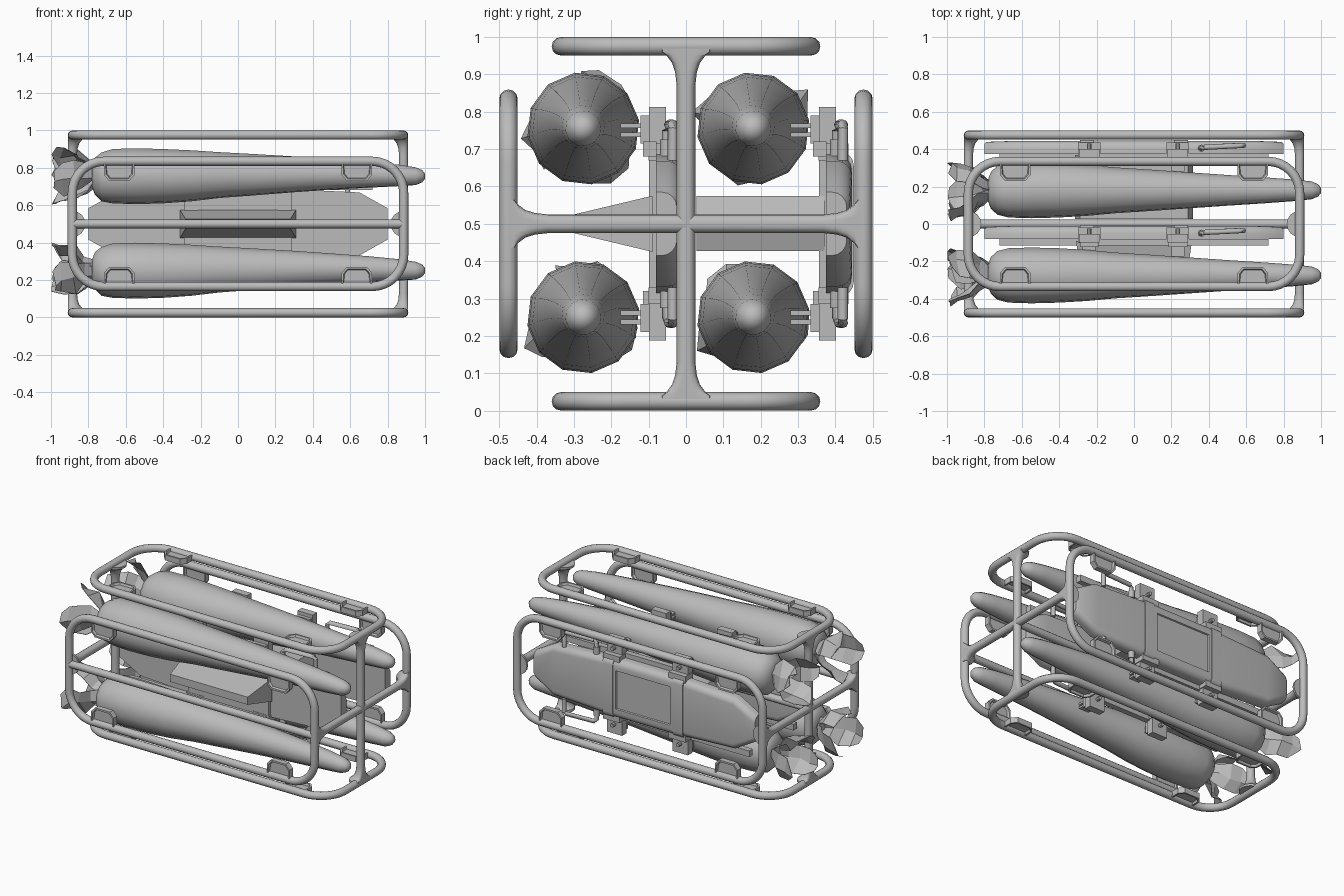
import bpy, bmesh, math, random
from mathutils import Matrix, Vector

if "Cube" in bpy.data.objects:
    bpy.data.objects.remove(bpy.data.objects["Cube"])

random.seed(11)
GREY = bpy.data.materials.new("plain_grey")
GREY.diffuse_color = (0.5, 0.5, 0.5, 1)
GREY.use_nodes = True
GREY.node_tree.nodes["Principled BSDF"].inputs["Base Color"].default_value = GREY.diffuse_color


def finish(name, bm, smooth=35, matrix=None):
    bmesh.ops.recalc_face_normals(bm, faces=bm.faces)
    me = bpy.data.meshes.new(name)
    bm.to_mesh(me)
    bm.free()
    me.materials.append(GREY)
    if smooth:
        me.shade_smooth()
        me.set_sharp_from_angle(angle=math.radians(smooth))
    ob = bpy.data.objects.new(name, me)
    bpy.context.collection.objects.link(ob)
    if matrix:
        ob.matrix_world = matrix
    return ob


def loft(bm, rings, closed=False):
    """Skin a list of equal rings; cap the ends unless closed."""
    vs = [[bm.verts.new(p) for p in r] for r in rings]
    n = len(vs[0])
    pairs = list(zip(vs, vs[1:])) + ([(vs[-1], vs[0])] if closed else [])
    for a, b in pairs:
        for i in range(n):
            j = (i + 1) % n
            bm.faces.new((a[i], a[j], b[j], b[i]))
    if not closed:
        bm.faces.new(vs[0][::-1])
        bm.faces.new(vs[-1])


def box(bm, x0, x1, y0, y1, z0, z1):
    loft(bm, [[(x, y0, z0), (x, y1, z0), (x, y1, z1), (x, y0, z1)] for x in (x0, x1)])


def tube(bm, pts, r, closed=False, n=12):
    """Round tube along a path."""
    pts = [Vector(p) for p in pts]
    rings, m = [], len(pts)
    for i, p in enumerate(pts):
        a = pts[i - 1] if i or closed else p
        b = pts[(i + 1) % m] if i < m - 1 or closed else p
        t = (b - a).normalized()
        up = Vector((0, 0, 1)) if abs(t.z) < .9 else Vector((0, 1, 0))
        u = t.cross(up).normalized()
        v = u.cross(t)
        rings.append([p + r * (math.cos(k * math.tau / n) * u + math.sin(k * math.tau / n) * v)
                      for k in range(n)])
    loft(bm, rings, closed)


# Cage: the same loop, struts and cups on four sides
L, W, H, R = .886, .335, .475, .17
for k in range(4):
    M = Matrix.Translation((0, 0, .5)) @ Matrix.Rotation(k * math.pi / 2, 4, 'X')
    path = []
    for q, (sx, sy) in enumerate(((1, 1), (-1, 1), (-1, -1), (1, -1))):
        for s in range(9):
            a = (q + s / 8) * math.pi / 2
            path.append((sx * (L - R) + R * math.cos(a), sy * (W - R) + R * math.sin(a), H))
    bm = bmesh.new()
    tube(bm, path, .0245, True)
    finish("cage_loop", bm, 50, M)

    for s in (-1, 1):
        # strut flares where it meets the loop
        bm = bmesh.new()
        rings = []
        for z, r in ((0, .025), (.37, .025), (.405, .029), (.43, .037), (.45, .052), (.46, .068), (.475, .07)):
            ring = []
            for i in range(16):
                a = i * math.tau / 16
                ring.append((s * min(L + r * math.cos(a), L + .023), r * math.sin(a), z))
            rings.append(ring)
        loft(bm, rings)
        finish("cage_strut", bm, 50, M)

        # recessed half-octagon cups inside the loop
        for t in (-1, 1):
            out = [(-.082, .335), (.082, .335), (.082, .262), (.054, .23), (-.054, .23), (-.082, .262)]
            bm = bmesh.new()
            loft(bm, [[(s * .635 + x, t * y, H + z) for x, y in out] for z in (-.018, .018)])
            caps = [f for f in bm.faces if len(f.verts) == 6]
            bmesh.ops.recalc_face_normals(bm, faces=bm.faces)
            bmesh.ops.inset_individual(bm, faces=caps, thickness=.012)
            bmesh.ops.inset_individual(bm, faces=caps, thickness=.006, depth=-.014)
            finish("cage_cup", bm, 0, M)

# Long rails: across the front and through the centre
for y in (-H, 0):
    bm = bmesh.new()
    tube(bm, [(-L, y, .5), (L, y, .5)], .0235)
    finish("cage_rail", bm, 50)

# Tapered pods: (x, radius, centre height shift)
POD = [(-.78, .06, 0), (-.765, .1, 0), (-.73, .132, -.004), (-.67, .147, 0), (-.55, .151, 0), (-.4, .147, 0),
       (-.25, .138, .002), (-.1, .124, .006), (.1, .111, .008), (.3, .097, .01), (.5, .083, .01), (.7, .07, .008),
       (.86, .058, .004), (.95, .048, 0), (.985, .033, 0), (1.0, .014, 0)]


def pod(y, z):
    bm = bmesh.new()
    loft(bm, [[(x, y + r * math.cos(i * math.tau / 12 + .15), z + d + r * math.sin(i * math.tau / 12 + .15))
               for i in range(12)] for x, r, d in POD])
    finish("pod", bm, 42)
    # crumpled leaves at the wide end
    bm = bmesh.new()
    turn = random.uniform(0, 2)
    for k in range(3):
        a = turn + k * math.tau / 3 + random.uniform(-.3, .3)
        radial = Vector((0, math.cos(a), math.sin(a)))
        side = Vector((0, -math.sin(a), math.cos(a)))
        rows = []
        for x, r, w in ((-.765, .04, .03), (-.82, .08, .07), (-.87, .125, .09), (-.94, .14, .085), (-.985, .165, .045)):
            row = []
            for u in (-1, 0, 1):
                j = random.uniform(-.014, .014)
                p = Vector((x + j, y, z)) + radial * (r + j - .03 * abs(u)) + side * (u * w + j)
                row.append(bm.verts.new(p))
            rows.append(row)
        for p, q in zip(rows, rows[1:]):
            for i in (0, 1):
                bm.faces.new((p[i], p[i + 1], q[i + 1], q[i]))
    ob = finish("leaves", bm, 0)
    ob.modifiers.new("thickness", 'SOLIDIFY').thickness = .003


def section(x, h, d, y, c=.04):
    """Case cross-section from y to y + d: flat inside, rounded outside edges."""
    top = [(d - c + c * math.sin(a), h - c + c * math.cos(a)) for a in (0, .4, .8, 1.2, math.pi / 2)]
    return ([(x, y, .5 - h), (x, y, .5 + h)] + [(x, y + p, .5 + q) for p, q in top]
            + [(x, y + p, .5 - q) for p, q in top[::-1]])


# Two identical units: case, brackets, rails, handles, pods
for y in (-.095, .36):
    # end halves, slightly thinner on the inside than the middle
    for s in (-1, 1):
        bm = bmesh.new()
        loft(bm, [section(s * x, h, d, y + .015) for x, h, d in
                  ((.2, .185, .068), (.3, .185, .069), (.65, .168, .069), (.785, .092, .064), (.8, .085, .055))])
        finish("case_end", bm, 32)
        bm = bmesh.new()
        loft(bm, [section(x, .195, .093, y - .004) for x in (s * .215, s * .29)])
        finish("case_band", bm, 32)

    # middle with a sunken panel on the outside
    bm = bmesh.new()
    loft(bm, [section(x, .19, .089, y - .003) for x in (-.22, .22)])
    bmesh.ops.recalc_face_normals(bm, faces=bm.faces)
    face = [f for f in bm.faces if f.normal.y > .99]
    bmesh.ops.inset_individual(bm, faces=face, thickness=.035)
    bmesh.ops.inset_individual(bm, faces=face, thickness=.005, depth=-.008)
    finish("case_middle", bm, 32)

    for s in (-1, 1):
        def zr(z):
            return .5 + s * z
        # bracket tabs with fork prongs
        for x in (-.24, .235):
            bm = bmesh.new()
            box(bm, x - .06, x + .06, y - .006, y + .075, zr(.17), zr(.215))
            box(bm, x - .055, x + .055, y - .004, y + .042, zr(.21), zr(.312))
            box(bm, x - .05, x + .05, y - .027, y, zr(.215), zr(.29))
            for dz in (.232, .256):
                box(bm, x - .035, x + .035, y - .08, y - .02, zr(dz), zr(dz + .013))
            tube(bm, [(x, y, zr(.25)), (x, y + .07, zr(.25))], .012, n=8)
            finish("bracket", bm, 30)

        # flat rail along the case edge
        bm = bmesh.new()
        box(bm, -s * .28, s * .72, y - .02, y + .016, zr(.18), zr(.22))
        finish("edge_rail", bm, 0)

        # bent rod handle
        bm = bmesh.new()
        tube(bm, [(.36, y + .045, zr(.17)), (.36, y + .045, zr(.25)), (.375, y + .05, zr(.265)),
                  (.57, y + .06, zr(.265)), (.585, y + .06, zr(.255)), (.585, y + .06, zr(.17))], .014, n=8)
        tube(bm, [(.36, y + .045, zr(.18)), (.36, y + .045, zr(.225))], .02, n=8)
        finish("rod_handle", bm, 50)

    pod(y - .18, .755)
    pod(y - .18, .25)

# Core block between the cases, ends bevelled above and below the middle
bm = bmesh.new()
loft(bm, [[(x, yy, .5 + z) for x, z in
           ((-.29, -.073), (.29, -.073), (.315, 0), (.29, .075), (-.29, .075), (-.315, 0))]
          for yy in (.028, .37)])
finish("core_block", bm, 0)

# Tapered nose in front of the inner case
bm = bmesh.new()
loft(bm, [[(x * w, yy, .5 + z * h) for x, z in ((-1, -1), (1, -1), (1, 1), (-1, 1))]
          for yy, w, h in ((-.09, .31, .075), (-.3, .28, .025))])
finish("core_nose", bm, 0)
